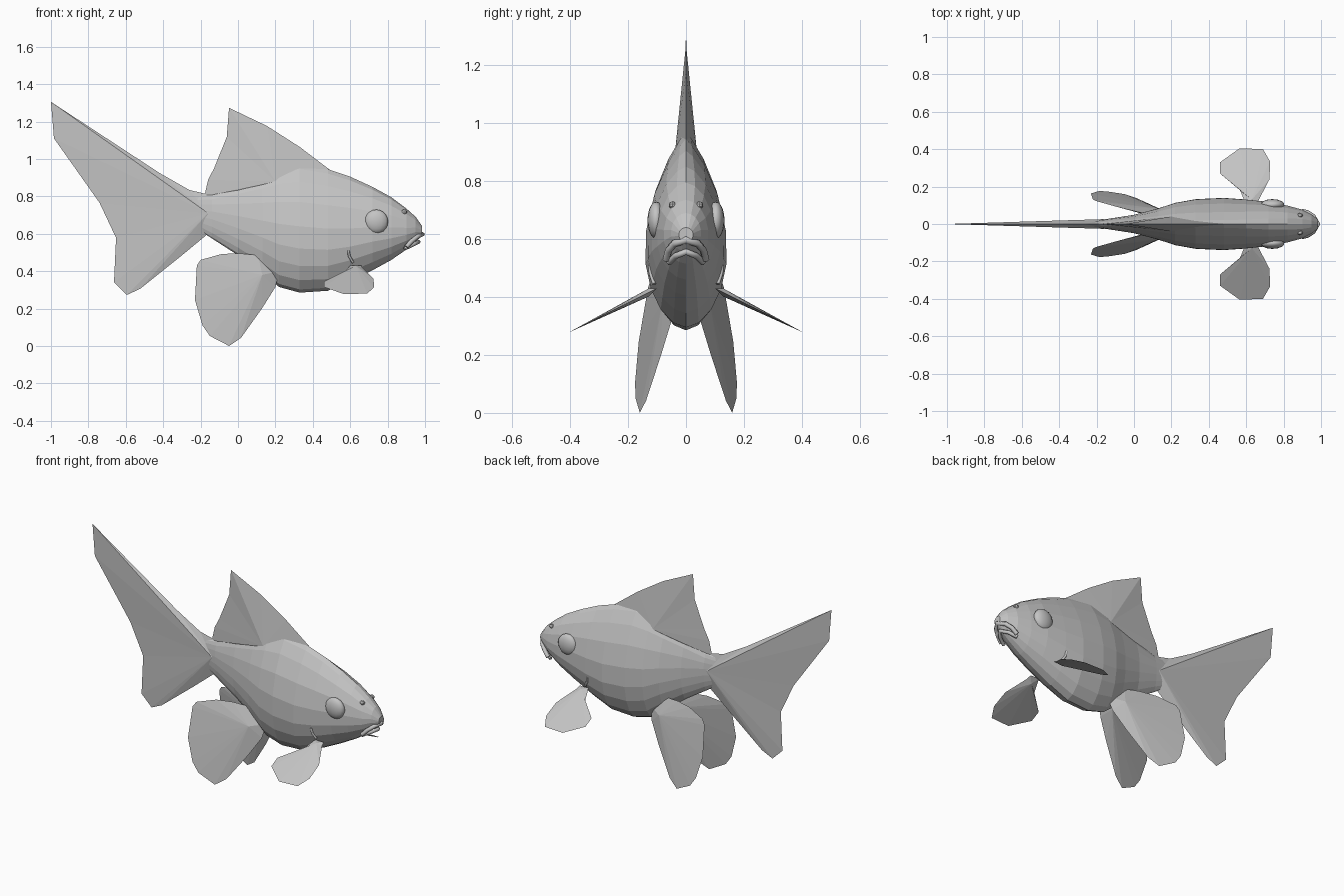
import bpy
import bmesh
from math import sin, cos, pi, copysign
from mathutils import Vector

cube = bpy.data.objects.get("Cube")
if cube:
    bpy.data.objects.remove(cube)

grey = bpy.data.materials.new("plain_grey")
grey.use_nodes = True
COLOUR = (0.55, 0.55, 0.55, 1)
grey.diffuse_color = COLOUR
grey.node_tree.nodes["Principled BSDF"].inputs["Base Color"].default_value = COLOUR


def finish(name, bm):
    bmesh.ops.recalc_face_normals(bm, faces=bm.faces)
    mesh = bpy.data.meshes.new(name)
    bm.to_mesh(mesh)
    bm.free()
    mesh.materials.append(grey)
    obj = bpy.data.objects.new(name, mesh)
    bpy.context.collection.objects.link(obj)
    return obj


def fin(name, outline, root, thick, place):
    """Thin fin: both sides fan from a thick root to a sharp outline."""
    bm = bmesh.new()
    rim = [bm.verts.new(place(u, v, 0)) for u, v in outline]
    for side in (1, -1):
        top = bm.verts.new(place(*root, side * thick))
        for i, v in enumerate(rim):
            bm.faces.new((top, v, rim[(i + 1) % len(rim)]))
    return finish(name, bm)


def ball(name, centre, size, segments, rings):
    bm = bmesh.new()
    bmesh.ops.create_uvsphere(bm, u_segments=segments, v_segments=rings, radius=1)
    bmesh.ops.scale(bm, vec=size, verts=bm.verts)
    bmesh.ops.translate(bm, vec=centre, verts=bm.verts)
    return finish(name, bm)


def tube(name, points, radius):
    curve = bpy.data.curves.new(name, "CURVE")
    curve.dimensions = "3D"
    curve.bevel_depth = radius
    curve.bevel_resolution = 1
    curve.use_fill_caps = True
    line = curve.splines.new("POLY")
    line.points.add(len(points) - 1)
    for p, co in zip(line.points, points):
        p.co = (*co, 1)
    curve.materials.append(grey)
    obj = bpy.data.objects.new(name, curve)
    bpy.context.collection.objects.link(obj)


# Body: cross-sections as x, bottom, widest height, top, half width, back sharpness
STATIONS = [
    (-.24, .64, .71, .80, .015, 1), (-.14, .575, .70, .81, .028, 1.2),
    (0, .485, .66, .86, .05, 1.5), (.13, .39, .62, .91, .085, 1.6),
    (.22, .315, .59, .95, .115, 1.7), (.33, .285, .57, .97, .135, 1.8),
    (.48, .295, .56, .945, .142, 1.8), (.6, .345, .57, .905, .133, 1.6),
    (.72, .405, .59, .85, .12, 1.3), (.82, .46, .60, .795, .1, 1.1),
    (.9, .515, .61, .735, .078, 1), (.95, .555, .62, .69, .052, 1),
    (.985, .59, .615, .64, .025, 1),
]
SIDES = 18
bm = bmesh.new()
rings = []
for x, low, mid, high, width, sharp in STATIONS:
    ring = []
    for i in range(SIDES):
        a = 2 * pi * i / SIDES + pi / 2
        power, reach = (sharp, high - mid) if sin(a) > 0 else (1.1, mid - low)
        y = copysign(width * abs(cos(a)) ** power, cos(a))
        ring.append(bm.verts.new((x, y, mid + reach * sin(a))))
    rings.append(ring)
for a, b in zip(rings, rings[1:]):
    for i in range(SIDES):
        j = (i + 1) % SIDES
        bm.faces.new((a[i], a[j], b[j], b[i]))
bm.faces.new(rings[0])
bm.faces.new(rings[-1])
finish("body", bm)


# Upright fins on the centre line
def upright(x, z, off):
    return Vector((x, off, z))


fin("tail_fin",
    [(-.16, .81), (-.26, .834), (-.42, .925), (-1, 1.305), (-.984, 1.11),
     (-.74, .765), (-.652, .578), (-.663, .34), (-.594, .273), (-.524, .305),
     (-.31, .476), (-.16, .6)], (-.16, .71), .026, upright)
fin("dorsal_fin",
    [(-.18, .8), (-.16, .888), (-.128, .95), (-.06, 1.118), (-.048, 1.273),
     (.155, 1.176), (.33, 1.064), (.5, .935), (.45, .85), (.1, .78)],
    (.2, .88), .04, upright)

# Paired fins, eyes, nostrils and gill folds
for side, label in ((-1, "near"), (1, "far")):
    def pelvic(x, z, off):
        return Vector((x, side * (.148 - .236 * x - .159 * z + off), z))

    def pectoral(x, y, off):
        return Vector((x, side * y, .43 - .5 * (y - .1) + off))

    fin(label + "_pelvic_fin",
        [(.107, .485), (.01, .495), (-.086, .492), (-.2, .46), (-.22, .43),
         (-.23, .246), (-.19, .11), (-.15, .053), (-.048, 0), (.016, .043),
         (.128, .2), (.2, .315), (.22, .4)], (.13, .38), .025, pelvic)
    fin(label + "_pectoral_fin",
        [(.6, .1), (.567, .18), (.46, .27), (.46, .33), (.565, .405),
         (.69, .4), (.727, .335), (.725, .24), (.665, .125), (.66, .1)],
        (.63, .13), .014, pectoral)
    eye = ball(label + "_eye", (.74, side * .103, .665), (.064, .03, .064), 14, 10)
    eye.data.shade_smooth()
    ball(label + "_nostril", (.888, side * .047, .717), (.016, .013, .013), 8, 5)
    tube(label + "_gill_fold",
         [(.59, side * .125, .51), (.595, side * .122, .48), (.615, side * .11, .445)], .007)

# Down-turned lips
tube("upper_lip", [(.9, -.068, .53), (.93, -.06, .562), (.96, -.04, .585), (.985, 0, .597),
                   (.96, .04, .585), (.93, .06, .562), (.9, .068, .53)], .013)
tube("lower_lip", [(.89, -.058, .52), (.935, -.036, .542), (.965, 0, .556),
                   (.935, .036, .542), (.89, .058, .52)], .011)
